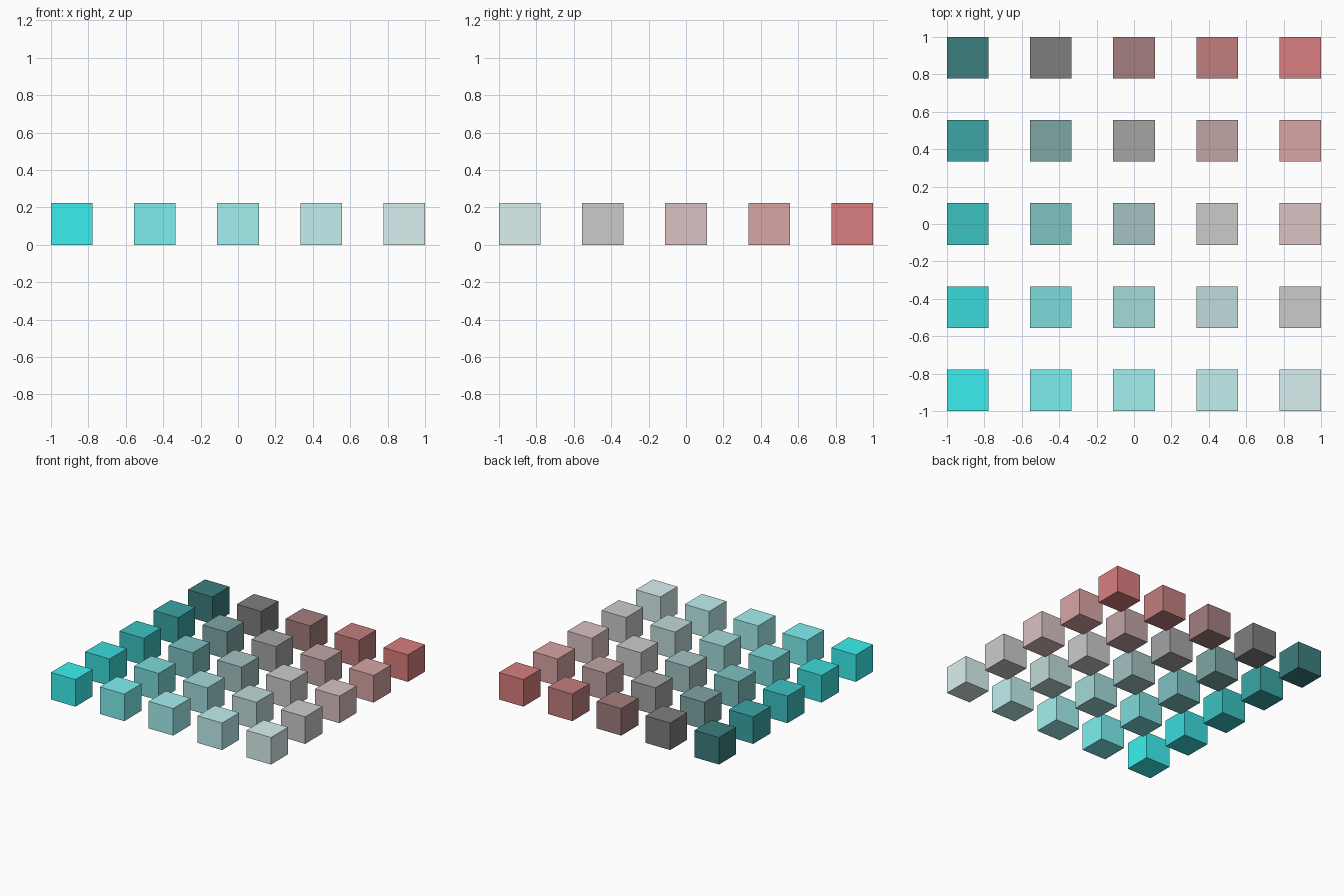
import bpy

if "Cube" in bpy.data.objects:
    bpy.data.objects.remove(bpy.data.objects["Cube"])

N = 5
SIZE = 2 / 9           # cube edge; gaps between cubes are equally wide
PITCH = 2 * SIZE


def color_material(name, red, cyan):
    mat = bpy.data.materials.new(name)
    mat.diffuse_color = (red, cyan, cyan, 1)
    mat.use_nodes = True
    mat.node_tree.nodes["Principled BSDF"].inputs["Base Color"].default_value = mat.diffuse_color
    return mat


# 5 x 5 grid of cubes: red grows to the right, cyan fades to the back
for col in range(N):
    for row in range(N):
        x = (col - (N - 1) / 2) * PITCH
        y = (row - (N - 1) / 2) * PITCH
        bpy.ops.mesh.primitive_cube_add(size=SIZE, location=(x, y, SIZE / 2))
        cube = bpy.context.object
        cube.name = f"cube_row{row + 1}_column{col + 1}"
        red = 0.045 + 0.164 * col
        cyan = 0.87 - 0.165 * row
        cube.data.materials.append(
            color_material(f"color_row{row + 1}_column{col + 1}", red, cyan))
